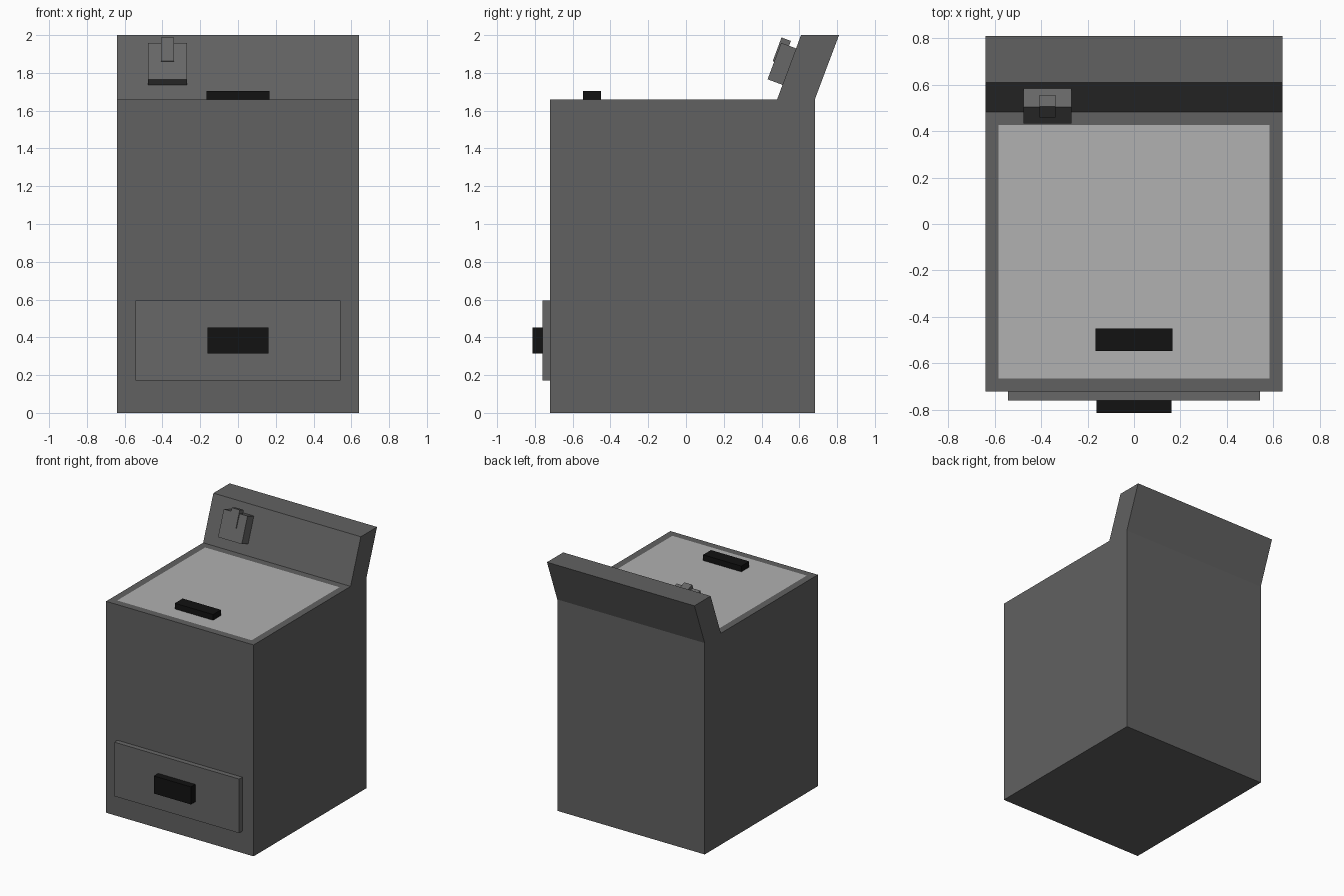
import bpy, bmesh
from math import radians, sin, cos

if "Cube" in bpy.data.objects:
    bpy.data.objects.remove(bpy.data.objects["Cube"])


def material(name, grey):
    m = bpy.data.materials.new(name)
    m.diffuse_color = (grey, grey, grey, 1)
    m.use_nodes = True
    m.node_tree.nodes["Principled BSDF"].inputs["Base Color"].default_value = m.diffuse_color
    return m


DARK = material("dark_grey", 0.12)
MID = material("mid_grey", 0.135)
LIGHT = material("light_grey", 0.44)
BLACK = material("black", 0.006)


def prism(name, profile, x0, x1, *mats, inset_edge=None, inset=0.0):
    """Extrude a (y, z) profile from x0 to x1; optionally inset one flat top face."""
    bm = bmesh.new()
    face = bm.faces.new([bm.verts.new((x0, y, z)) for y, z in profile])
    ext = bmesh.ops.extrude_face_region(bm, geom=[face], use_keep_orig=True)
    moved = [g for g in ext["geom"] if isinstance(g, bmesh.types.BMVert)]
    bmesh.ops.translate(bm, verts=moved, vec=(x1 - x0, 0, 0))
    bmesh.ops.recalc_face_normals(bm, faces=bm.faces)
    if inset_edge is not None:
        top = [f for f in bm.faces if f.normal.z > 0.9
               and abs(f.calc_center_median().z - inset_edge) < 0.01]
        bmesh.ops.inset_region(bm, faces=top, thickness=inset)
        for f in top:
            f.material_index = 1
    me = bpy.data.meshes.new(name)
    bm.to_mesh(me)
    bm.free()
    for m in mats:
        me.materials.append(m)
    ob = bpy.data.objects.new(name, me)
    bpy.context.collection.objects.link(ob)
    return ob


def box(y0, y1, z0, z1):
    return [(y0, z0), (y1, z0), (y1, z1), (y0, z1)]


def tilted(y, z, height, depth, a=radians(20.4)):
    """Rectangle leaning back with the control panel, from its lower front corner."""
    u = (sin(a) * height, cos(a) * height)
    v = (cos(a) * depth, -sin(a) * depth)
    return [(y, z), (y + v[0], z + v[1]),
            (y + u[0] + v[0], z + u[1] + v[1]), (y + u[0], z + u[1])]


# Cabinet with leaning control panel; the flush lid is the inset top face
prism("cabinet", [(-0.721, 0), (0.682, 0), (0.682, 1.659), (0.81, 2.0),
                  (0.609, 2.0), (0.482, 1.659), (-0.721, 1.659)],
      -0.64, 0.64, DARK, LIGHT, inset_edge=1.659, inset=0.08)

# Lid handle
prism("lid_handle", box(-0.546, -0.449, 1.659, 1.704), -0.166, 0.166, BLACK)

# Lower front drawer and its handle
prism("drawer", box(-0.76, -0.721, 0.171, 0.595), -0.542, 0.542, MID)
prism("drawer_handle", box(-0.813, -0.76, 0.314, 0.452), -0.161, 0.161, BLACK)

# Control on the leaning panel
prism("control_block", tilted(0.432, 1.766, 0.206, 0.09), -0.476, -0.27, MID)
prism("control_switch", tilted(0.459, 1.862, 0.134, 0.053), -0.408, -0.339, MID)
